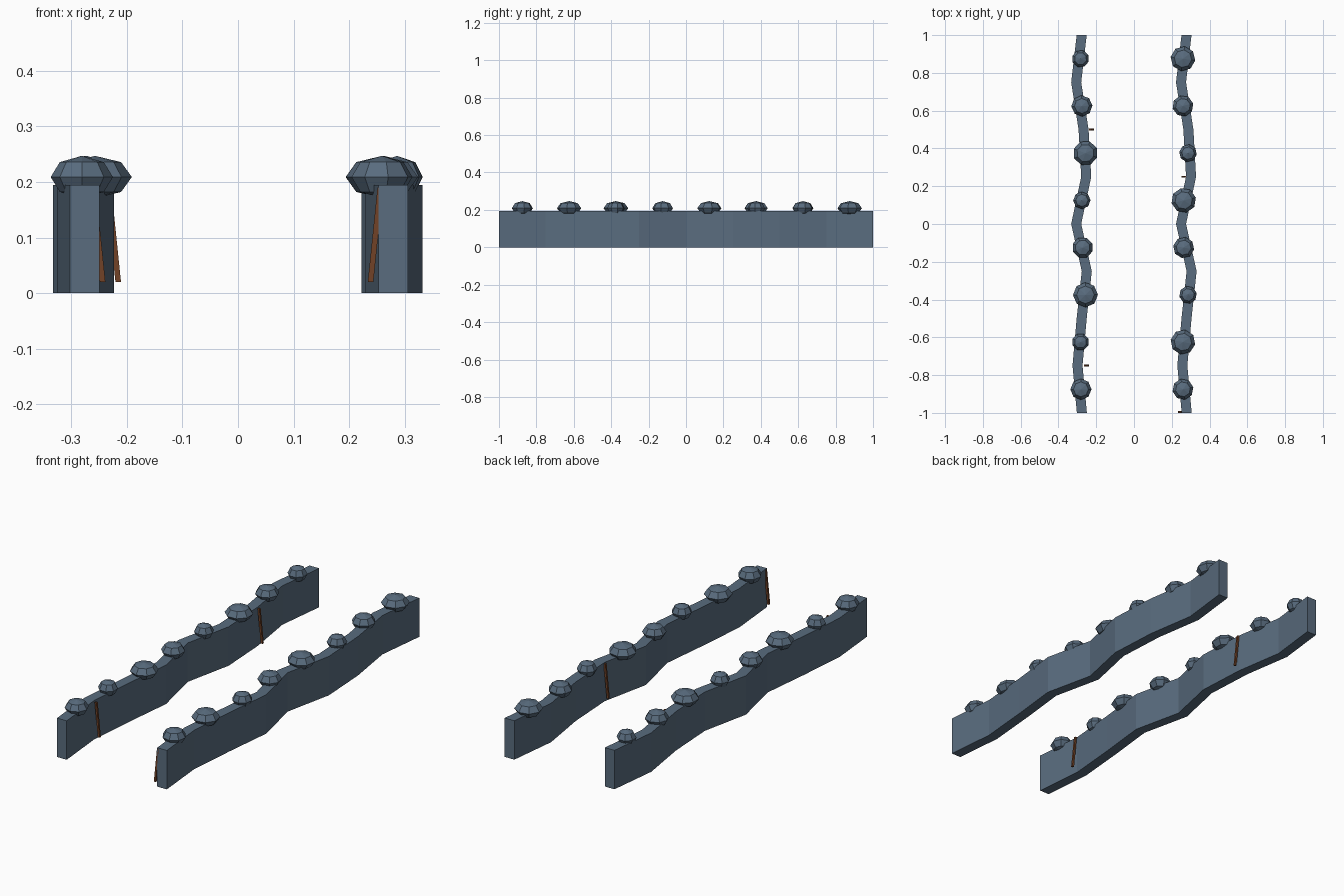
import bpy, bmesh, math

if "Cube" in bpy.data.objects:
    bpy.data.objects.remove(bpy.data.objects["Cube"])

def material(name, col):
    m = bpy.data.materials.new(name)
    m.diffuse_color = (*col, 1)
    m.use_nodes = True
    m.node_tree.nodes["Principled BSDF"].inputs["Base Color"].default_value = m.diffuse_color
    return m

STONE = material("slate_blue", (0.10, 0.15, 0.21))
RUST = material("rust_brown", (0.17, 0.055, 0.02))

def finish(name, bm, mat):
    bmesh.ops.recalc_face_normals(bm, faces=bm.faces)
    me = bpy.data.meshes.new(name)
    bm.to_mesh(me)
    bm.free()
    me.materials.append(mat)
    ob = bpy.data.objects.new(name, me)
    bpy.context.collection.objects.link(ob)
    return ob

# wavy centre line of the left wall, one point every 0.25 along y
PATH = [-0.276, -0.299, -0.277, -0.25, -0.306, -0.253, -0.267, -0.306, -0.277]
HALF, HEIGHT, SHIFT = 0.0265, 0.195, 0.555

def wall(name, dx):
    bm = bmesh.new()
    rings = []
    for i, x in enumerate(PATH):
        y = -1 + 0.25 * i
        rings.append([bm.verts.new((x + dx + s * HALF, y, z))
                      for s, z in ((-1, 0), (1, 0), (1, HEIGHT), (-1, HEIGHT))])
    for a, b in zip(rings, rings[1:]):
        for k in range(4):
            bm.faces.new((a[k], a[(k + 1) % 4], b[(k + 1) % 4], b[k]))
    bm.faces.new(rings[0])
    bm.faces.new(rings[-1])
    finish(name, bm, STONE)

def cap_stone(name, x, y, r, turn):
    bm = bmesh.new()
    bmesh.ops.create_uvsphere(bm, u_segments=8, v_segments=4, radius=1)
    ob = finish(name, bm, STONE)
    ob.location = (x, y, 0.209)
    ob.scale = (r, r, 0.038)
    ob.rotation_euler.z = turn

def streak(name, x, y, lean):
    # thin leaning strip, base at z = 0.02
    bm = bmesh.new()
    bmesh.ops.create_cube(bm, size=1)
    for v in bm.verts:
        v.co.x = v.co.x * 0.01 + lean * (v.co.z + 0.5) * 0.0175
        v.co.y *= 0.01
        v.co.z = (v.co.z + 0.5) * 0.17
    finish(name, bm, RUST).location = (x, y, 0.02)

# walls
wall("left_wall", 0)
wall("right_wall", SHIFT)

# cap stones: three sizes repeating along each wall
LEFT_X = [-0.281, -0.283, -0.257, -0.272, -0.276, -0.257, -0.276, -0.283]
RIGHT_X = [0.259, 0.259, 0.286, 0.263, 0.263, 0.286, 0.259, 0.259]
for i in range(8):
    y = -0.875 + 0.25 * i
    cap_stone(f"left_cap_stone_{i}", LEFT_X[i], y, (0.056, 0.046, 0.066)[i % 3], 0.4 * i)
    cap_stone(f"right_cap_stone_{i}", RIGHT_X[i], y, (0.056, 0.066, 0.047)[i % 3], 0.4 * i + 0.2)

# rust streaks on the inner faces
streak("left_streak_front", -0.2435, -0.75, -1)
streak("left_streak_back", -0.2155, 0.5, -1)
streak("right_streak_front", 0.2385, -0.995, 1)
streak("right_streak_back", 0.256, 0.25, 1)
